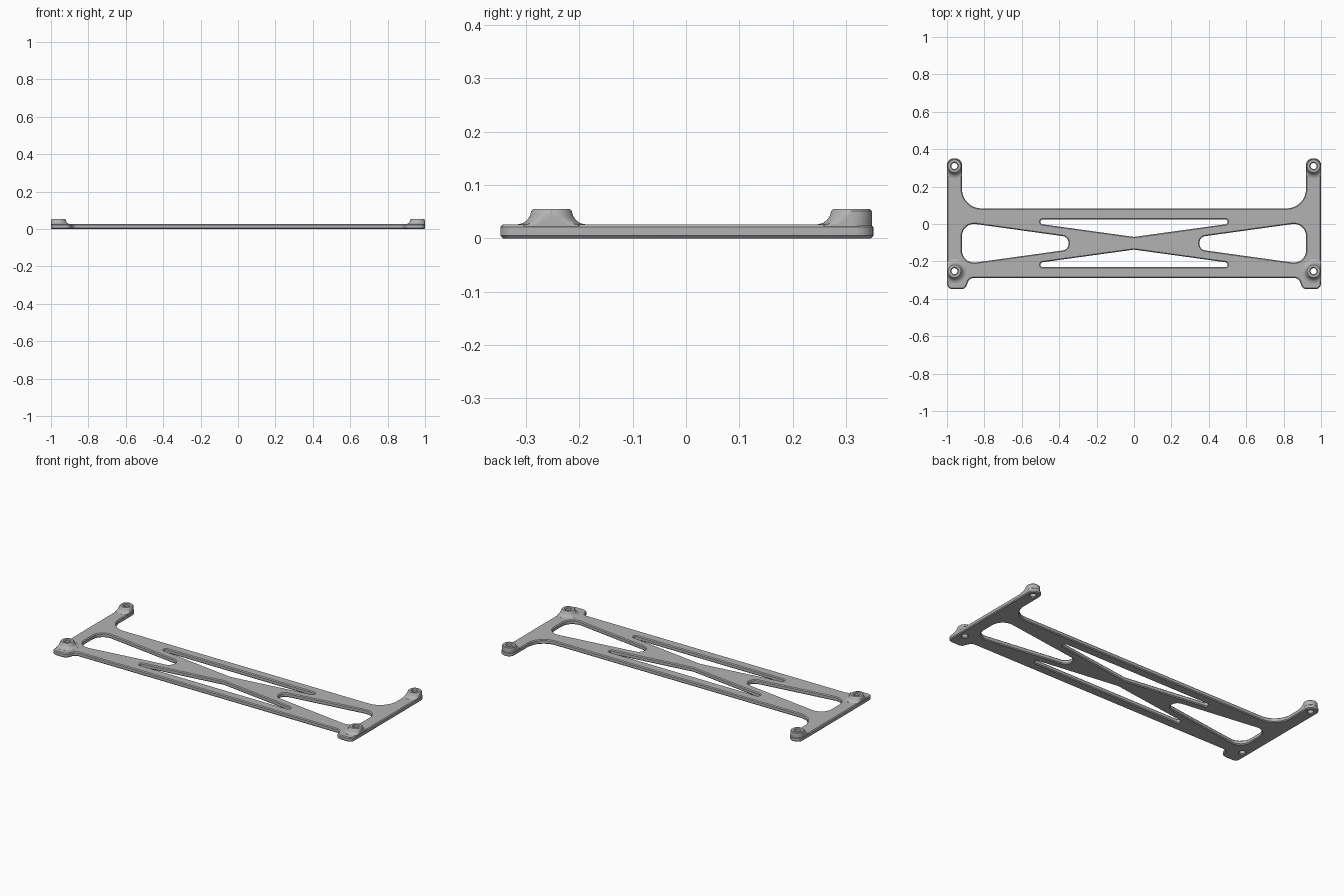
import bpy, bmesh, math
from mathutils import Vector

cube = bpy.data.objects.get("Cube")
if cube:
    bpy.data.objects.remove(cube, do_unlink=True)

THICK, CHAMFER, HOLE_R = 0.026, 0.005, 0.016
BOSS_X, BACK_Y, FRONT_Y = 0.96, 0.31, -0.252
MID_Y = -0.103

grey = bpy.data.materials.new("plain grey")
grey.use_nodes = True
colour = (0.45, 0.45, 0.45, 1)
grey.diffuse_color = colour
grey.node_tree.nodes["Principled BSDF"].inputs["Base Color"].default_value = colour


def fillet(corners, steps=8):
    """Round every (x, y, radius) corner of a closed polygon."""
    out = []
    for i, (x, y, r) in enumerate(corners):
        p = Vector((x, y))
        a = (Vector(corners[i - 1][:2]) - p).normalized()
        b = (Vector(corners[(i + 1) % len(corners)][:2]) - p).normalized()
        if r == 0:
            out.append(p)
            continue
        half = a.angle(b) / 2
        centre = p + (a + b).normalized() * r / math.sin(half)
        start = p + a * r / math.tan(half) - centre
        end = p + b * r / math.tan(half) - centre
        sweep = start.angle(end)
        for k in range(steps + 1):
            t = k / steps
            v = start * math.sin((1 - t) * sweep) + end * math.sin(t * sweep)
            out.append(centre + v / math.sin(sweep))
    return out


def circle(cx, cy, r, n=32):
    return [Vector((cx + r * math.cos(math.tau * k / n),
                    cy + r * math.sin(math.tau * k / n))) for k in range(n)]


def flip_x(corners):
    return [(-x, y, r) for x, y, r in reversed(corners)]


def flip_y(corners):
    return [(x, 2 * MID_Y - y, r) for x, y, r in reversed(corners)]


def finish(obj):
    obj.data.materials.clear()
    obj.data.materials.append(grey)
    bpy.ops.object.select_all(action='DESELECT')
    obj.select_set(True)
    bpy.context.view_layer.objects.active = obj
    bpy.ops.object.shade_smooth_by_angle(angle=math.radians(35))


# Frame outline: feet in front, long arms at the back
right_side = [(0.88, -0.289, 0.03), (0.902, -0.348, 0.03), (1, -0.348, 0.03),
              (1, 0.351, 0.036), (0.92, 0.351, 0.036), (0.92, 0.083, 0.105)]
# Openings around the crossed braces
window = [(0.92, 0.01, 0.065), (0.35, -0.069, 0.036),
          (0.35, 2 * MID_Y + 0.069, 0.036), (0.92, 2 * MID_Y - 0.01, 0.065)]
slot = [(-0.5, 0.025, 0.012), (0.5, 0.025, 0.012), (0.5, 0, 0.012),
        (0, -0.069, 0), (-0.5, 0, 0.012)]
loops = [fillet(c) for c in (right_side + flip_x(right_side), window,
                             flip_x(window), slot, flip_y(slot))]
loops += [circle(s * BOSS_X, y, HOLE_R) for s in (1, -1) for y in (BACK_Y, FRONT_Y)]

# Flat chamfered plate
curve = bpy.data.curves.new("plate_outline", 'CURVE')
curve.dimensions = '2D'
curve.fill_mode = 'BOTH'
curve.extrude = THICK / 2 - CHAMFER
curve.bevel_depth = CHAMFER
curve.bevel_resolution = 0
curve.offset = -CHAMFER
for loop in loops:
    spline = curve.splines.new('POLY')
    spline.points.add(len(loop) - 1)
    for point, co in zip(spline.points, loop):
        point.co = (co.x, co.y, 0, 1)
    spline.use_cyclic_u = True
plate = bpy.data.objects.new("frame_plate", curve)
bpy.context.collection.objects.link(plate)
bpy.ops.object.select_all(action='DESELECT')
plate.select_set(True)
bpy.context.view_layer.objects.active = plate
bpy.ops.object.convert(target='MESH')
plate = bpy.context.view_layer.objects.active
bm = bmesh.new()
bm.from_mesh(plate.data)
bmesh.ops.remove_doubles(bm, verts=bm.verts, dist=0.00005)
bmesh.ops.recalc_face_normals(bm, faces=bm.faces)
bmesh.ops.translate(bm, verts=bm.verts, vec=(0, 0, THICK / 2))
bm.to_mesh(plate.data)
bm.free()
finish(plate)

# Flared screw bosses, trimmed to the edge of the plate
profile = [(0.064, 0.021), (0.064, 0.0262), (0.054, 0.0285), (0.046, 0.034),
           (0.0405, 0.042), (0.038, 0.051), (0.034, 0.055),
           (0.021, 0.055), (HOLE_R, 0.051), (HOLE_R, 0.004)]


def boss(name, side, cy, at_tip):
    n = 48
    bm = bmesh.new()
    rings = []
    for r, z in profile:
        ring = []
        for k in range(n):
            a = math.tau * k / n
            x, y = r * math.cos(a), r * math.sin(a)
            if at_tip and y > 0 and r > 0.039:
                x, y = x * 0.039 / r, y * 0.039 / r
            x = min(x, 0.039)
            if at_tip:
                x = max(x, -0.039)
            ring.append(bm.verts.new((side * (BOSS_X + x), cy + y, z)))
        rings.append(ring)
    for low, high in zip(rings, rings[1:]):
        for k in range(n):
            j = (k + 1) % n
            bm.faces.new((low[k], low[j], high[j], high[k]))
    bmesh.ops.remove_doubles(bm, verts=bm.verts, dist=0.00005)
    bmesh.ops.recalc_face_normals(bm, faces=bm.faces)
    if side < 0 and sum(f.normal.z for f in bm.faces) < 0:
        bmesh.ops.reverse_faces(bm, faces=bm.faces)
    mesh = bpy.data.meshes.new(name)
    bm.to_mesh(mesh)
    bm.free()
    obj = bpy.data.objects.new(name, mesh)
    bpy.context.collection.objects.link(obj)
    finish(obj)


for side, label in ((1, "left"), (-1, "right")):
    boss("back_boss_" + label, side, BACK_Y, True)
    boss("front_boss_" + label, side, FRONT_Y, False)
